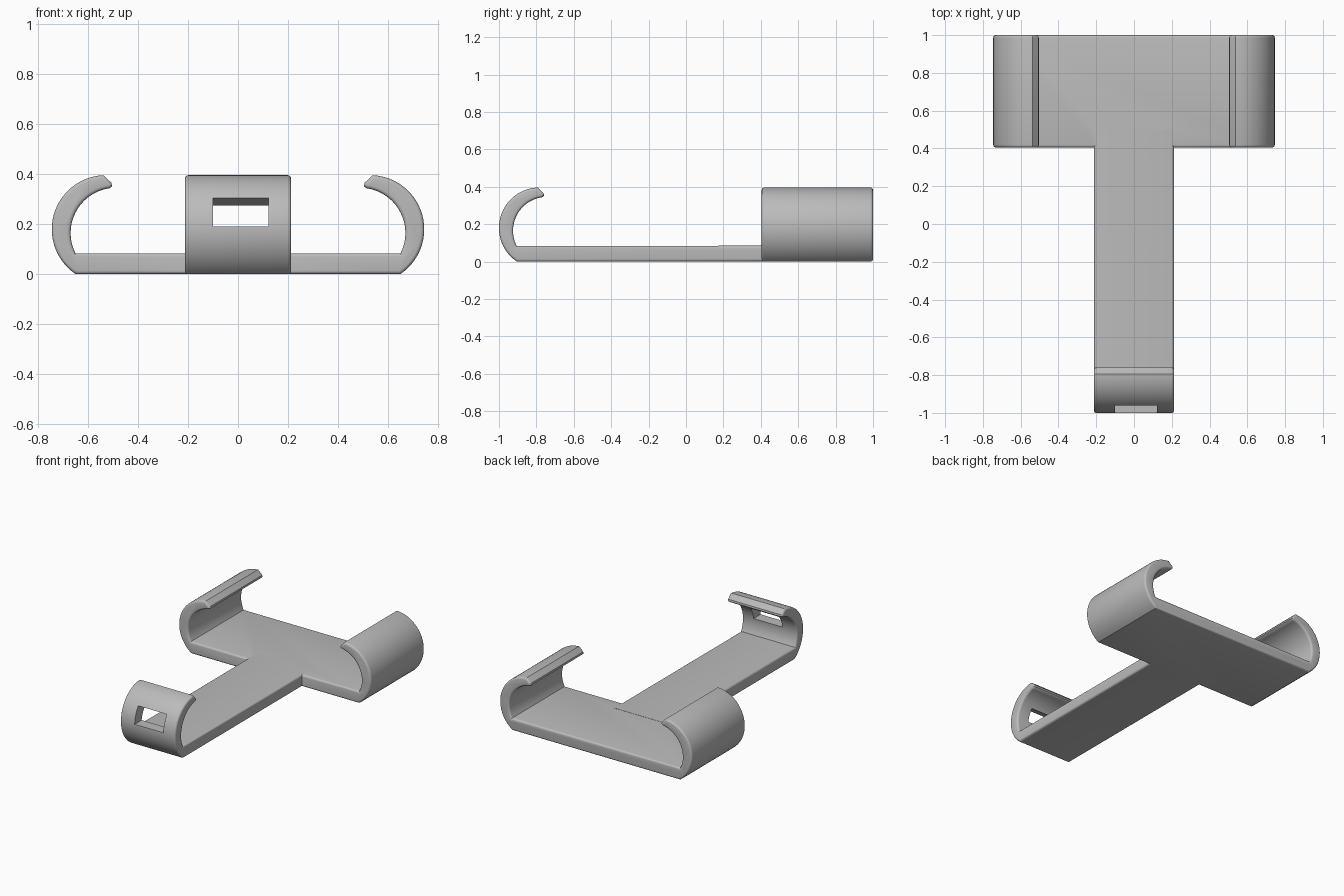
import bpy, bmesh
from math import sin, cos, atan2, pi
from mathutils import Matrix

cube = bpy.data.objects.get("Cube")
if cube:
    bpy.data.objects.remove(cube, do_unlink=True)

grey = bpy.data.materials.new("grey plastic")
grey.use_nodes = True
grey.diffuse_color = (0.5, 0.5, 0.5, 1)
grey.node_tree.nodes["Principled BSDF"].inputs["Base Color"].default_value = (0.5, 0.5, 0.5, 1)

PLATE = 0.085      # plate thickness
FILLET = 0.014     # rounding along the side rims


def arc(center, start, end, count):
    """Points on a circle around center, from one point to another."""
    (cx, cz), (sx, sz), (ex, ez) = center, start, end
    r = ((sx - cx) ** 2 + (sz - cz) ** 2) ** 0.5
    a, b = atan2(sz - cz, sx - cx), atan2(ez - cz, ex - cx)
    angles = [a + (b - a) * i / count for i in range(count + 1)]
    return [(cx + r * cos(t), cz + r * sin(t)) for t in angles]


def hook(shift=0.0):
    """Outline of one curled hook, from the underside round to the plate top."""
    outer = arc((0.529, 0.18), (0.649, 0), (0.538, 0.396), 28)
    tip = [(0.506, 0.365), (0.504, 0.352)]
    inner = arc((0.489, 0.165), (0.514, 0.344), (0.648, PLATE), 24)
    return [(x + shift, z) for x, z in outer + tip + inner]


def extrude_profile(name, outline, depth, matrix):
    """Extrude an outline symmetrically and round the rims of both caps."""
    bm = bmesh.new()
    face = bm.faces.new([bm.verts.new((x, -depth / 2, z)) for x, z in outline])
    out = bmesh.ops.extrude_face_region(bm, geom=[face])
    moved = [v for v in out["geom"] if isinstance(v, bmesh.types.BMVert)]
    bmesh.ops.translate(bm, verts=moved, vec=(0, depth, 0))
    bmesh.ops.recalc_face_normals(bm, faces=bm.faces[:])
    if name != "slot_cutter":
        rims = [e for e in bm.edges
                if abs(e.verts[0].co.y - e.verts[1].co.y) < 1e-5]
        bmesh.ops.bevel(bm, geom=rims, offset=FILLET, segments=4, profile=0.5,
                        affect='EDGES', clamp_overlap=False)
    bm.transform(matrix)
    mesh = bpy.data.meshes.new(name)
    bm.to_mesh(mesh)
    bm.free()
    mesh.materials.append(grey)
    obj = bpy.data.objects.new(name, mesh)
    bpy.context.collection.objects.link(obj)
    return obj


def boolean(target, other, operation):
    mod = target.modifiers.new(operation.lower(), 'BOOLEAN')
    mod.operation = operation
    mod.solver = 'EXACT'
    mod.object = other
    bpy.context.view_layer.objects.active = target
    bpy.ops.object.modifier_apply(modifier=mod.name)
    bpy.data.objects.remove(other, do_unlink=True)


# Wide rear plate with a hook on each side
side = hook()
cross = extrude_profile("holder_body", side + [(-x, z) for x, z in reversed(side)],
                        0.595, Matrix.Translation((0, 0.7025, 0)))

# Long arm with the front hook; profile x is turned to face -y
to_front = Matrix.Rotation(-pi / 2, 4, 'Z')
arm = extrude_profile("front_arm", hook(0.255) + [(-0.5, PLATE), (-0.5, 0)],
                      0.426, to_front)

# Strap slot through the front hook, its ceiling sloping down inwards
slot = extrude_profile("slot_cutter",
                       [(1.05, 0.19), (1.05, 0.341), (0.82, 0.247), (0.82, 0.19)],
                       0.222, Matrix.Translation((0.011, 0, 0)) @ to_front)

boolean(arm, slot, 'DIFFERENCE')
boolean(cross, arm, 'UNION')

bpy.ops.object.select_all(action='DESELECT')
cross.select_set(True)
bpy.context.view_layer.objects.active = cross
bpy.ops.object.shade_smooth_by_angle(angle=0.5)
